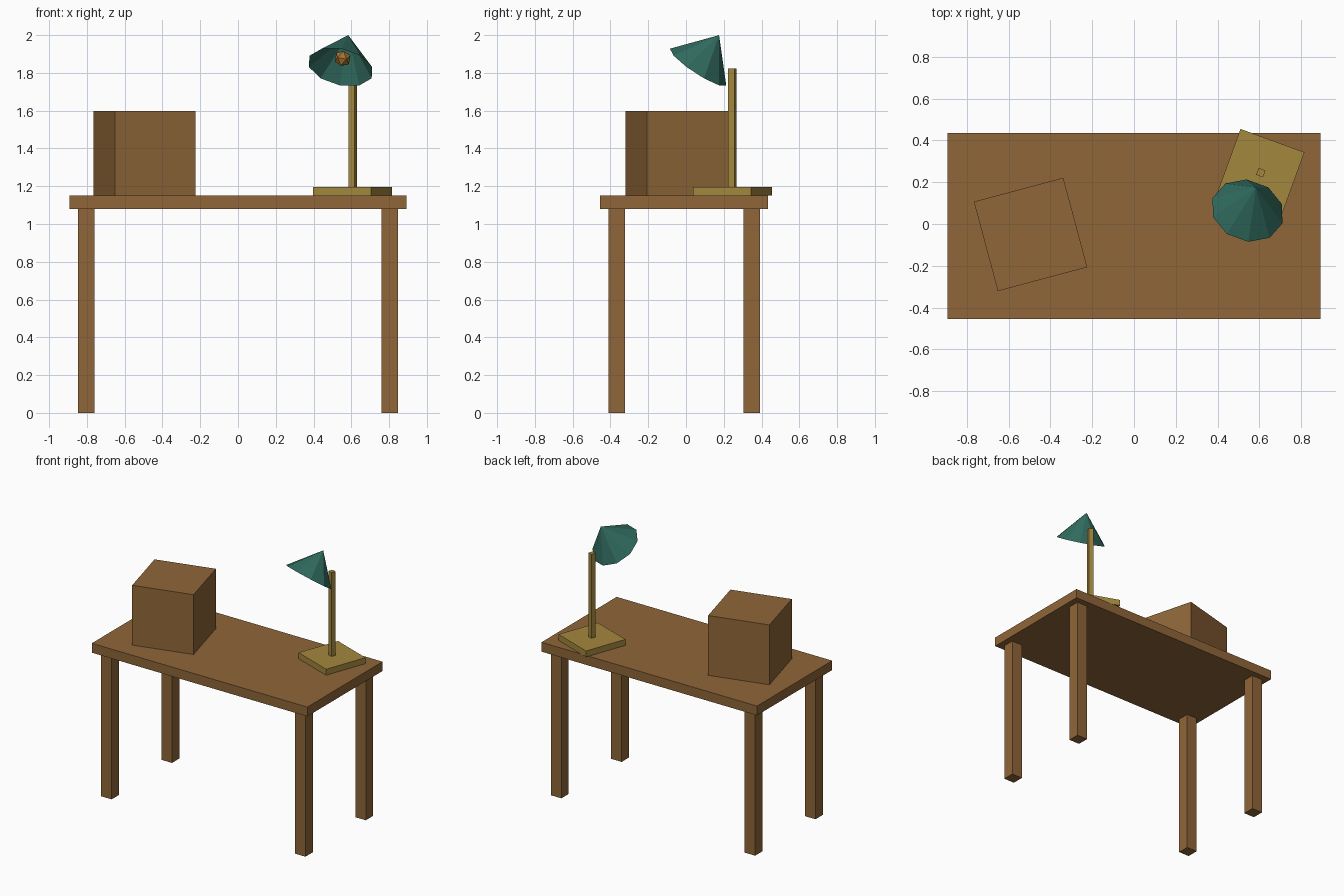
import bpy, bmesh, math
from mathutils import Matrix, Vector

if "Cube" in bpy.data.objects:
    bpy.data.objects.remove(bpy.data.objects["Cube"])


def material(name, srgb):
    m = bpy.data.materials.new(name)
    lin = [c / 12.92 if c <= 0.04045 else ((c + 0.055) / 1.055) ** 2.4 for c in srgb]
    m.diffuse_color = (*lin, 1)
    m.use_nodes = True
    m.node_tree.nodes["Principled BSDF"].inputs["Base Color"].default_value = m.diffuse_color
    return m


WOOD = material("brown wood", (0.56, 0.40, 0.22))
BRASS = material("brass", (0.64, 0.53, 0.24))
GREEN = material("dark green", (0.19, 0.42, 0.37))
AMBER = material("amber bulb", (0.64, 0.45, 0.20))


def finish(bm, name, mat, loc, rot=(0, 0, 0)):
    me = bpy.data.meshes.new(name)
    bm.to_mesh(me)
    bm.free()
    me.materials.append(mat)
    ob = bpy.data.objects.new(name, me)
    ob.location = loc
    ob.rotation_euler = [math.radians(a) for a in rot]
    bpy.context.collection.objects.link(ob)
    return ob


def box(name, mat, x, y, z0, z1, w, d, yaw=0):
    bm = bmesh.new()
    bmesh.ops.create_cube(bm, size=1)
    bmesh.ops.scale(bm, vec=(w, d, z1 - z0), verts=bm.verts)
    return finish(bm, name, mat, (x, y, (z0 + z1) / 2), (0, 0, yaw))


# Table
TY = -0.01
box("table_top", WOOD, 0, TY, 1.08, 1.15, 1.786, 0.89)
for sx, side in ((-1, "left"), (1, "right")):
    for sy, end in ((-1, "front"), (1, "back")):
        box(f"{end}_{side}_leg", WOOD, sx * 0.803, TY + sy * 0.357, 0, 1.08, 0.087, 0.087)

# Wooden crate on the table
box("crate", WOOD, -0.495, -0.05, 1.15, 1.598, 0.443, 0.443, 15)

# Lamp base and pole, turned together
YAW, TILT = -20, -35
box("lamp_base", BRASS, 0.607, 0.246, 1.15, 1.195, 0.326, 0.326, YAW)
box("lamp_pole", BRASS, 0.607, 0.246, 1.195, 1.823, 0.035, 0.035, YAW)

# Open ten-sided shade, origin at the rim centre
RIM = Vector((0.543, 0.064, 1.831))
bm = bmesh.new()
bmesh.ops.create_cone(bm, cap_ends=False, segments=10, radius1=0.178, radius2=0, depth=0.206,
                      matrix=Matrix.Translation((0, 0, 0.103)) @ Matrix.Rotation(math.pi / 2, 4, "Z"))
bmesh.ops.remove_doubles(bm, verts=bm.verts, dist=1e-4)
shade = finish(bm, "lamp_shade", GREEN, RIM, (TILT, 0, YAW))

# Bulb on the shade axis
axis = shade.rotation_euler.to_matrix() @ Vector((0, 0, 1))
bm = bmesh.new()
bmesh.ops.create_icosphere(bm, subdivisions=1, radius=0.045)
finish(bm, "lamp_bulb", AMBER, RIM + axis * 0.055, (TILT, 0, YAW))
